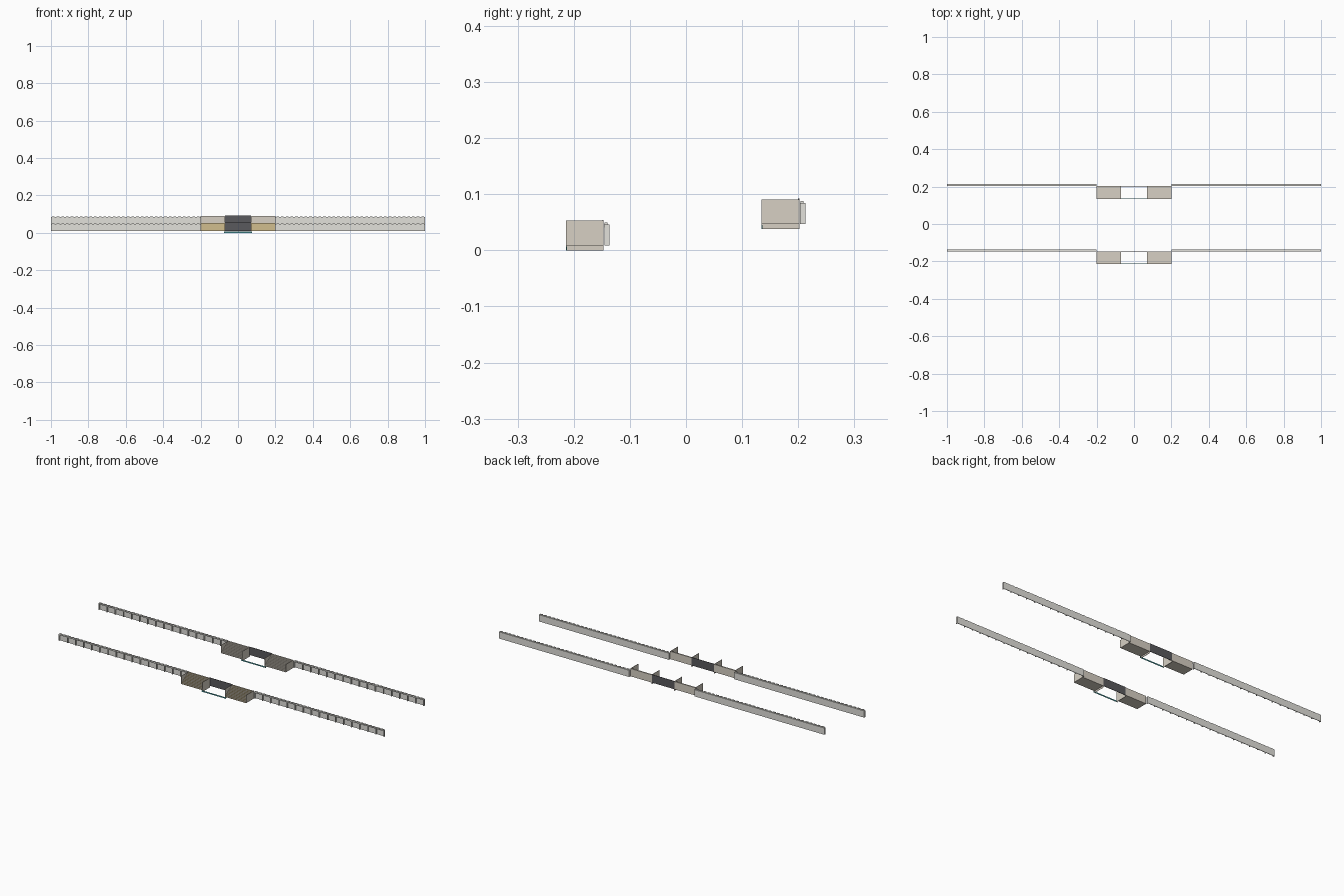
import bpy, bmesh

if "Cube" in bpy.data.objects:
    bpy.data.objects.remove(bpy.data.objects["Cube"])

def material(name, rgb):
    m = bpy.data.materials.new(name)
    m.diffuse_color = (*rgb, 1)
    m.use_nodes = True
    m.node_tree.nodes["Principled BSDF"].inputs["Base Color"].default_value = m.diffuse_color
    return m

BEIGE = material("beige", (0.68, 0.63, 0.55))
YELLOW = material("ochre", (0.64, 0.51, 0.27))
DARK = material("dark_grey", (0.10, 0.10, 0.11))
PALE = material("pale_grey", (0.76, 0.75, 0.71))
TEAL = material("teal", (0.08, 0.42, 0.45))

def finish(bm, name, mat):
    bmesh.ops.recalc_face_normals(bm, faces=bm.faces)
    me = bpy.data.meshes.new(name)
    bm.to_mesh(me)
    bm.free()
    me.materials.append(mat)
    ob = bpy.data.objects.new(name, me)
    bpy.context.collection.objects.link(ob)
    return ob

def extrude_x(bm, profile, x0, x1):
    """Closed y-z profile swept from x0 to x1."""
    a = [bm.verts.new((x0, y, z)) for y, z in profile]
    b = [bm.verts.new((x1, y, z)) for y, z in profile]
    n = len(a)
    bm.faces.new(a)
    bm.faces.new(b[::-1])
    for i in range(n):
        j = (i + 1) % n
        bm.faces.new((a[i], b[i], b[j], a[j]))

def rect(y0, y1, z0, z1):
    return [(y0, z0), (y1, z0), (y1, z1), (y0, z1)]

def part(name, mat, pieces):
    bm = bmesh.new()
    for profile, x0, x1 in pieces:
        extrude_x(bm, profile, x0, x1)
    return finish(bm, name, mat)

def both(profile, x0, x1):
    return [(profile, x0, x1), (profile, -x1, -x0)]

INNER, OUTER, T = 0.07, 0.20, 0.0015
STEPS = 10

def build(label, dy, dz, riser_mat):
    # everything is measured from the front lower corner of the bay
    P = lambda prof: [(y + dy, z + dz) for y, z in prof]

    # flights of steps on both sides of the opening, risers facing the front
    stairs = [(0.067, 0.009), (0, 0.009)]
    for i in range(STEPS):
        z = 0.009 + 0.043 * (i + 1) / STEPS
        stairs += [(0.067 * i / STEPS, z), (0.067 * (i + 1) / STEPS, z)]
    ob = part(label + "_stairs", BEIGE, both(P(stairs), INNER, OUTER - T))
    ob.data.materials.append(riser_mat)
    for f in ob.data.polygons:
        if f.normal.y < -0.9:
            f.material_index = 1

    # side cheeks, the inner ones reach the ground
    part(label + "_outer_cheeks", BEIGE, both(P(rect(0, 0.067, 0.009, 0.053)), OUTER - T, OUTER))
    part(label + "_inner_cheeks", BEIGE, both(P(rect(0, 0.067, 0, 0.053)), INNER - T, INNER))
    # dark panel at the back of the opening, teal sill at its front
    part(label + "_back_panel", DARK, [(P(rect(0.065, 0.067, 0.009, 0.054)), -INNER, INNER)])
    part(label + "_front_sill", TEAL, [(P(rect(0, 0.0015, 0, 0.007)), -INNER - 0.005, INNER + 0.005)])

    # long side walls with a capping rail
    part(label + "_walls", PALE, both(P(rect(0.0755, 0.078, 0.009, 0.046)), OUTER, 1.0))
    part(label + "_rails", PALE, both(P(rect(0.068, 0.0757, 0.041, 0.046)), OUTER, 1.0))
    # ribs along the front of the walls, small studs along the cap
    ribs, studs = [], []
    n = 16
    for i in range(n + 1):
        x = OUTER + 0.002 + i * (0.796 / n)
        ribs += both(P(rect(0.0685, 0.0756, 0.009, 0.042)), x - 0.002, x + 0.002)
    for i in range(2 * n):
        x = OUTER + 0.0125 + i * 0.025
        studs += both(P(rect(0.069, 0.074, 0.046, 0.050)), x - 0.007, x + 0.007)
    part(label + "_wall_ribs", PALE, ribs)
    part(label + "_cap_studs", PALE, studs)

build("front", -0.214, 0.0, YELLOW)
build("rear", 0.135, 0.038, BEIGE)
